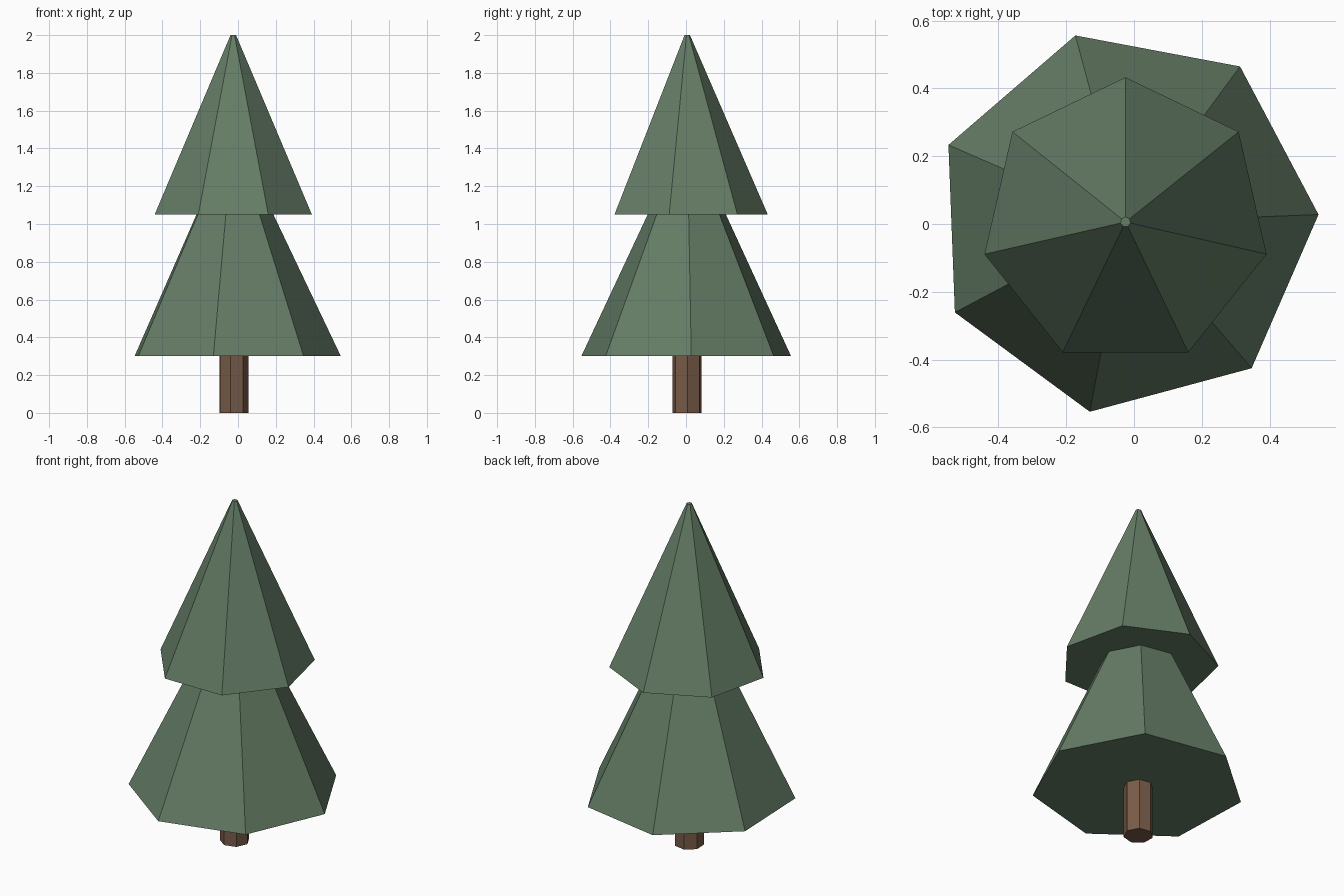
import bpy, bmesh, math
from mathutils import Matrix

if "Cube" in bpy.data.objects:
    bpy.data.objects.remove(bpy.data.objects["Cube"])

AXIS = (-0.025, 0.006)   # tree axis, slightly off centre
SIDES = 7


def material(name, rgb):
    m = bpy.data.materials.new(name)
    m.diffuse_color = (*rgb, 1.0)
    m.use_nodes = True
    m.node_tree.nodes["Principled BSDF"].inputs["Base Color"].default_value = m.diffuse_color
    return m


def tapered_part(name, r_bottom, r_top, z0, z1, first_angle, mat):
    """Seven-sided capped cone; first_angle is the direction of one corner in degrees."""
    bm = bmesh.new()
    rings = []
    for r, z in ((r_bottom, z0), (r_top, z1)):
        ring = []
        for i in range(SIDES):
            a = math.radians(first_angle) + i * math.tau / SIDES
            ring.append(bm.verts.new((r * math.cos(a), r * math.sin(a), z)))
        rings.append(ring)
    low, high = rings
    for i in range(SIDES):
        j = (i + 1) % SIDES
        bm.faces.new((low[i], low[j], high[j], high[i]))
    bm.faces.new(low[::-1])
    bm.faces.new(high)
    bm.transform(Matrix.Translation((*AXIS, 0)))
    mesh = bpy.data.meshes.new(name)
    bm.to_mesh(mesh)
    bm.free()
    mesh.materials.append(mat)
    obj = bpy.data.objects.new(name, mesh)
    bpy.context.collection.objects.link(obj)
    return obj


needles = material("pine green", (0.13, 0.205, 0.133))
bark = material("bark brown", (0.19, 0.106, 0.065))

# Trunk, tucked into the lower foliage
tapered_part("trunk", 0.08, 0.08, 0.0, 0.4, 2.2, bark)
# Wide lower foliage, its tip hidden in the upper tier
tapered_part("lower_foliage", 0.57, 0.015, 0.3, 1.465, 2.2, needles)
# Upper foliage with a tiny flat tip
tapered_part("upper_foliage", 0.427, 0.015, 1.05, 2.0, 90.0, needles)
